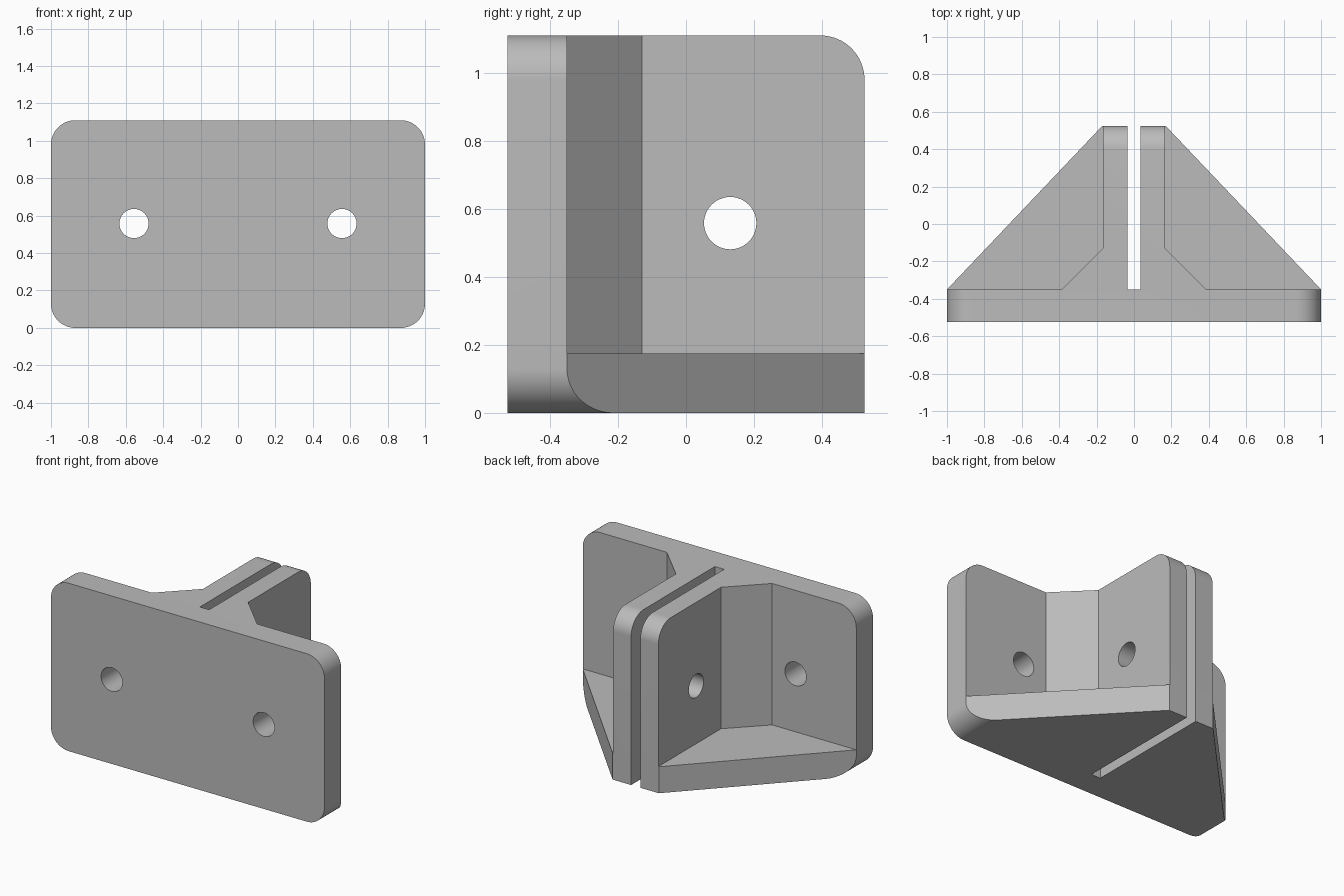
import bpy, bmesh, math
from mathutils import Vector

if "Cube" in bpy.data.objects:
    bpy.data.objects.remove(bpy.data.objects["Cube"])

HEIGHT, BACK, FACE, FRONT = 1.11, 0.525, -0.35, -0.525
RADIUS, FLOOR, FIN = 0.13, 0.175, 0.165

grey = bpy.data.materials.new("grey")
grey.use_nodes = True
colour = (0.5, 0.5, 0.5, 1)
grey.diffuse_color = colour
grey.node_tree.nodes["Principled BSDF"].inputs["Base Color"].default_value = colour


def prism(name, outline, axis, low, high):
    """Extrude a 2D outline along x, y or z."""
    place = {"x": lambda a, b, d: (d, a, b),
             "y": lambda a, b, d: (a, d, b),
             "z": lambda a, b, d: (a, b, d)}[axis]
    bm = bmesh.new()
    face = bm.faces.new([bm.verts.new(place(a, b, low)) for a, b in outline])
    grown = bmesh.ops.extrude_face_region(bm, geom=[face])["geom"]
    shift = Vector(place(0, 0, high - low))
    bmesh.ops.translate(bm, vec=shift,
                        verts=[v for v in grown if isinstance(v, bmesh.types.BMVert)])
    bmesh.ops.recalc_face_normals(bm, faces=bm.faces)
    mesh = bpy.data.meshes.new(name)
    bm.to_mesh(mesh)
    bm.free()
    mesh.materials.append(grey)
    obj = bpy.data.objects.new(name, mesh)
    bpy.context.collection.objects.link(obj)
    return obj


def arc(a, b, radius, start, end, steps):
    turns = [math.radians(start + (end - start) * i / steps) for i in range(steps + 1)]
    return [(a + radius * math.cos(t), b + radius * math.sin(t)) for t in turns]


def circle(a, b, radius):
    return arc(a, b, radius, 0, 360, 48)[:-1]


def combine(target, tool, operation):
    mod = target.modifiers.new(operation, "BOOLEAN")
    mod.operation, mod.solver, mod.object = operation, "EXACT", tool
    bpy.context.view_layer.objects.active = target
    bpy.ops.object.modifier_apply(modifier=mod.name)
    bpy.data.objects.remove(tool)


# Plan outline: mounting plate with a tapering gusset behind it
tip = FIN + 0.004
bracket = prism("bracket", [(-1, FRONT), (1, FRONT), (1, FACE), (tip, BACK),
                            (-tip, BACK), (-1, FACE)], "z", 0, HEIGHT)

# Pockets beside the fins, leaving the gusset floor and the angled roots
for s in (-1, 1):
    pocket = [(s * FIN, 1), (s * FIN, -0.13), (s * 0.385, FACE), (s * 2, FACE), (s * 2, 1)]
    combine(bracket, prism("pocket", pocket, "z", FLOOR, 2), "DIFFERENCE")

# Rounded plate corners, running back through the gusset
inner, top = 1 - RADIUS, HEIGHT - RADIUS
rounded = (arc(inner, top, RADIUS, 0, 90, 16) + arc(-inner, top, RADIUS, 90, 180, 16)
           + arc(-inner, RADIUS, RADIUS, 180, 270, 16) + arc(inner, RADIUS, RADIUS, 270, 360, 16))
combine(bracket, prism("plate_corners", rounded, "y", -1, 1), "INTERSECT")

# Rounded upper back corner of the fins
side = [(-1, -1), (BACK, -1)] + arc(BACK - RADIUS, top, RADIUS, 0, 90, 16) + [(-1, HEIGHT)]
combine(bracket, prism("fin_corner", side, "x", -2, 2), "INTERSECT")

# Slot between the two fins
slot = [(-0.034, FACE), (0.034, FACE), (0.034, 1), (-0.034, 1)]
combine(bracket, prism("slot", slot, "z", -1, 2), "DIFFERENCE")

# Bolt holes through the plate and the pin hole through the fins
for x in (-0.556, 0.556):
    combine(bracket, prism("bolt_hole", circle(x, 0.558, 0.078), "y", -1, 1), "DIFFERENCE")
combine(bracket, prism("pin_hole", circle(0.13, 0.558, 0.077), "x", -1, 1), "DIFFERENCE")

bpy.ops.object.select_all(action="DESELECT")
bracket.select_set(True)
bpy.context.view_layer.objects.active = bracket
bpy.ops.object.shade_smooth_by_angle(angle=math.radians(30))
